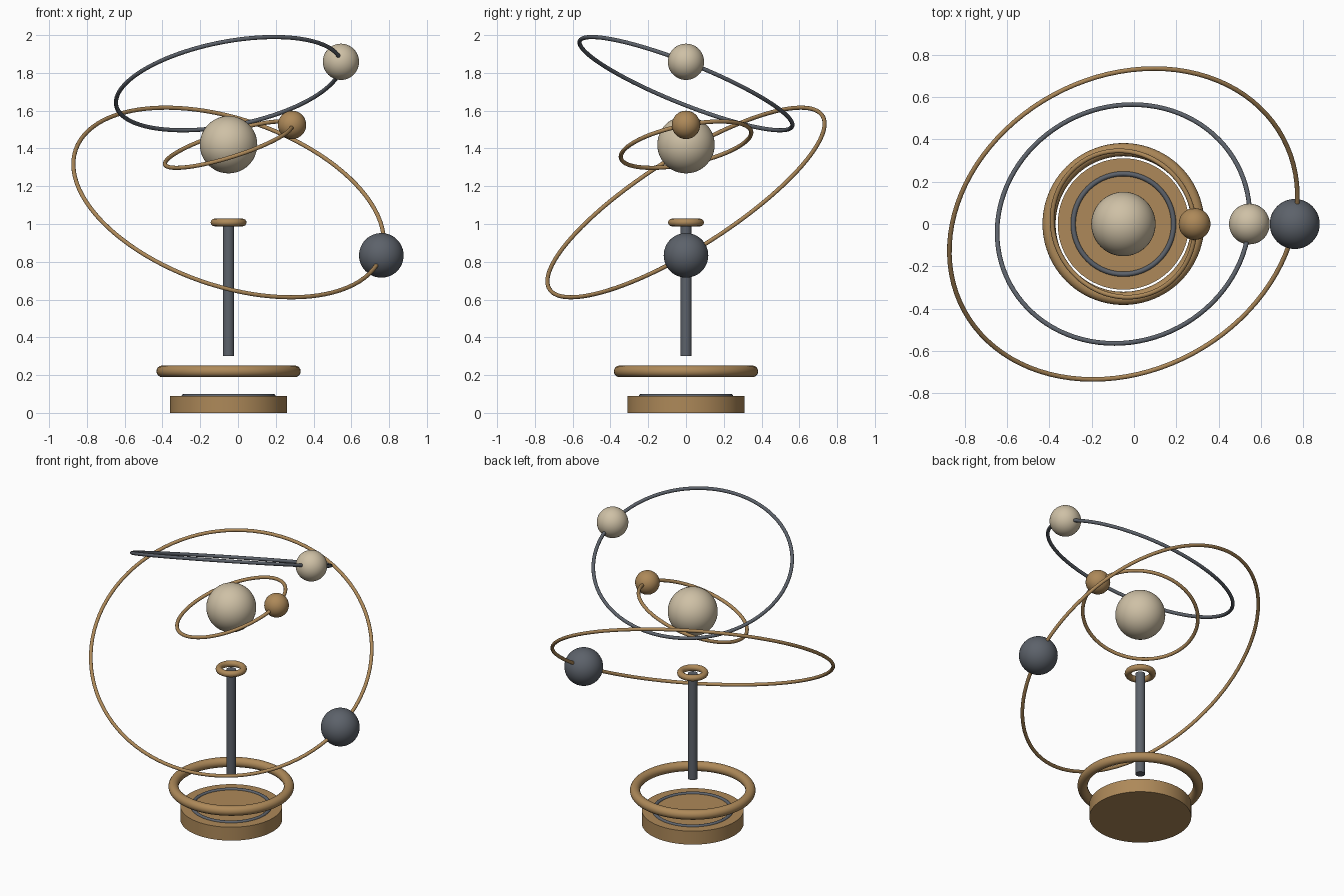
import bpy
import math

if "Cube" in bpy.data.objects:
    bpy.data.objects.remove(bpy.data.objects["Cube"], do_unlink=True)

AXIS_X = -0.05  # the stand sits slightly off the overall centre


def make_material(name, rgb):
    mat = bpy.data.materials.new(name)
    mat.use_nodes = True
    colour = (*rgb, 1.0)
    mat.diffuse_color = colour
    bsdf = next(n for n in mat.node_tree.nodes if n.type == "BSDF_PRINCIPLED")
    bsdf.inputs["Base Color"].default_value = colour
    return mat


BRASS = make_material("brass", (0.42, 0.25, 0.10))
STEEL = make_material("dark steel", (0.108, 0.122, 0.145))
IVORY = make_material("ivory", (0.62, 0.53, 0.38))


def finish(name, mat):
    obj = bpy.context.active_object
    obj.name = name
    obj.data.materials.append(mat)
    bpy.ops.object.shade_smooth_by_angle(angle=math.radians(35))
    return obj


def cylinder(name, radius, bottom, top, mat, sides):
    bpy.ops.mesh.primitive_cylinder_add(
        vertices=sides, radius=radius, depth=top - bottom,
        location=(AXIS_X, 0, (bottom + top) / 2))
    return finish(name, mat)


def ring(name, radius, tube, z, mat, tilt=(0, 0)):
    bpy.ops.mesh.primitive_torus_add(
        major_radius=radius, minor_radius=tube,
        major_segments=96, minor_segments=16, location=(AXIS_X, 0, z),
        rotation=(math.radians(tilt[0]), math.radians(tilt[1]), 0))
    return finish(name, mat)


def ball(name, radius, x, z, mat):
    bpy.ops.mesh.primitive_uv_sphere_add(
        segments=48, ring_count=24, radius=radius, location=(x, 0, z))
    return finish(name, mat)


def orbit(name, radius, z, tilt, tube_mat, planet_radius, planet_mat):
    # Tilted hoop with its planet where the hoop crosses the y = 0 plane
    ring(name + "_orbit", radius, 0.011, z, tube_mat, tilt)
    a = math.radians(tilt[1])
    ball(name + "_planet", planet_radius, AXIS_X + radius * math.cos(a),
         z - radius * math.sin(a), planet_mat)


# Stand
cylinder("base", 0.31, 0.0, 0.09, BRASS, 64)
ring("base_inlay_ring", 0.237, 0.012, 0.088, STEEL)
ring("base_hoop", 0.351, 0.031, 0.22, BRASS)
cylinder("post", 0.03, 0.302, 1.005, STEEL, 32)
ring("post_collar", 0.075, 0.02, 1.008, BRASS)

# Central sphere and the three orbits
ball("central_sphere", 0.152, AXIS_X, 1.42, IVORY)
orbit("inner", 0.352, 1.42, (11, -17.3), BRASS, 0.075, BRASS)
orbit("middle", 0.606, 1.743, (-21.5, -11), STEEL, 0.096, IVORY)
orbit("outer", 0.856, 1.114, (31, 19.1), BRASS, 0.118, STEEL)
